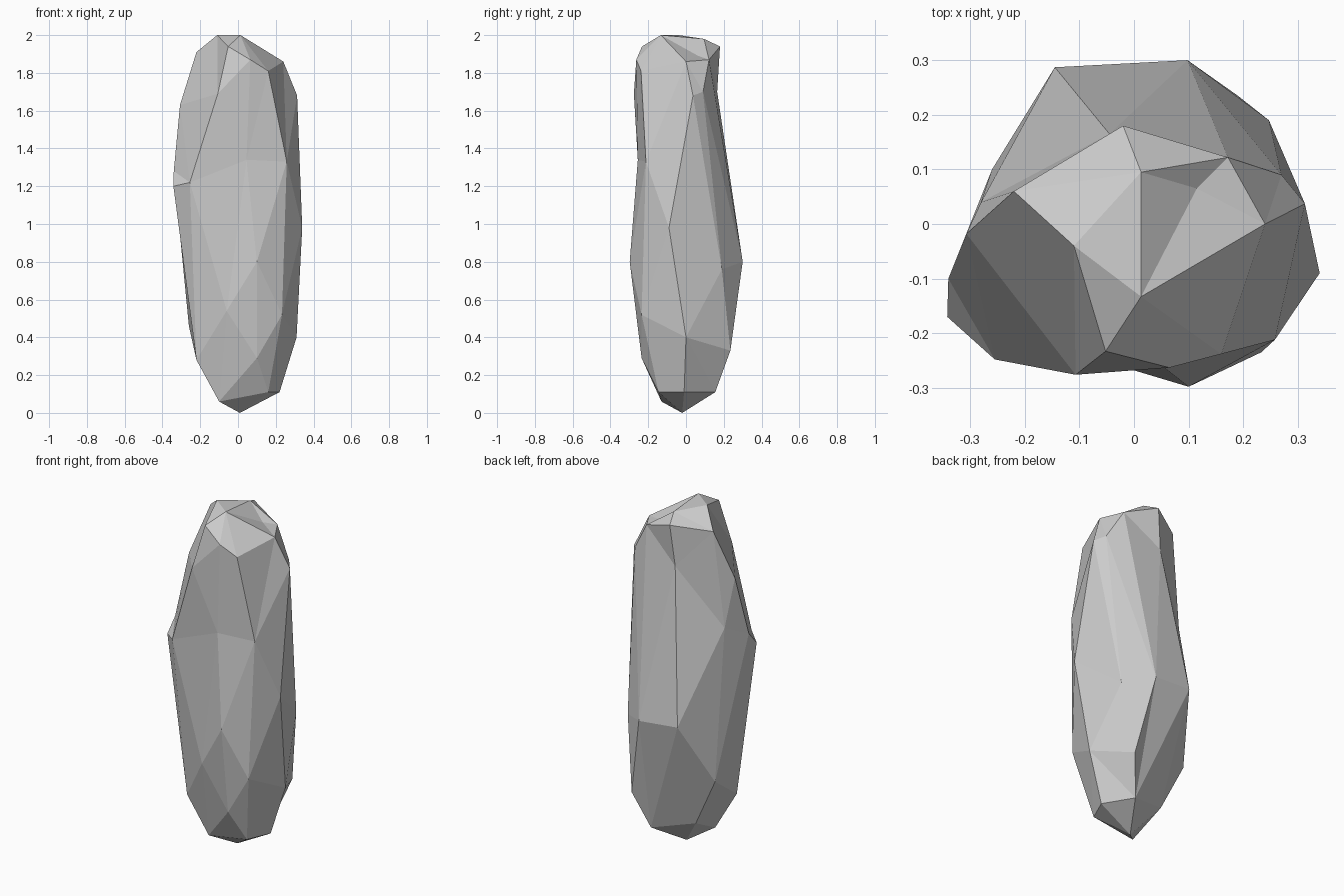
import bpy, bmesh
from mathutils import Vector

# Corner points of the chipped rock, grouped in bands from foot to crown
BANDS = {
    "foot": [(.01, -.02, 0), (-.10, -.13, .06), (.16, -.145, .11),
             (.22, -.01, .11), (.12, .155, .11), (-.12, .08, .17)],
    "lower": [(-.22, -.16, .28), (.10, -.235, .29), (.31, 0, .40),
              (.19, .235, .33), (-.26, .10, .46), (-.06, -.25, .54),
              (.233, -.235, .52)],
    "belly": [(.10, -.298, .80), (.34, -.09, .98), (.247, .19, .76),
              (.098, .30, .80), (-.145, .287, .82)],
    "upper": [(-.255, -.248, 1.22), (-.342, -.17, 1.20), (-.34, -.10, 1.28),
              (-.28, .04, 1.35), (.045, -.255, 1.34), (.258, -.212, 1.33)],
    "shoulder": [(-.107, -.276, 1.69), (-.307, -.018, 1.63), (.313, .037, 1.68),
                 (.27, .09, 1.70), (-.045, .165, 1.70)],
    "crown": [(.16, -.238, 1.81), (.065, -.263, 1.87), (.24, 0, 1.86),
              (.172, .122, 1.87), (.115, .065, 1.89), (-.22, .06, 1.91),
              (-.052, -.233, 1.94), (-.02, .18, 1.94), (.013, .095, 1.98),
              (-.11, -.04, 2.0), (.013, -.133, 2.0)],
}
points = [Vector(p) for band in BANDS.values() for p in band]


def on_sphere(p):
    """Direction of a point as seen from the middle of the rock."""
    return Vector((p.x / .33, p.y / .29, p.z - 1)).normalized()


# Skin the points on a unit sphere, then push each corner to its real place
bm = bmesh.new()
corners = [bm.verts.new(on_sphere(p)) for p in points]
bmesh.ops.convex_hull(bm, input=corners)
for corner, p in zip(corners, points):
    corner.co = p
bmesh.ops.recalc_face_normals(bm, faces=bm.faces[:])

mesh = bpy.data.meshes.new("rock")
bm.to_mesh(mesh)
bm.free()
rock = bpy.data.objects.new("rock", mesh)
bpy.context.collection.objects.link(rock)
